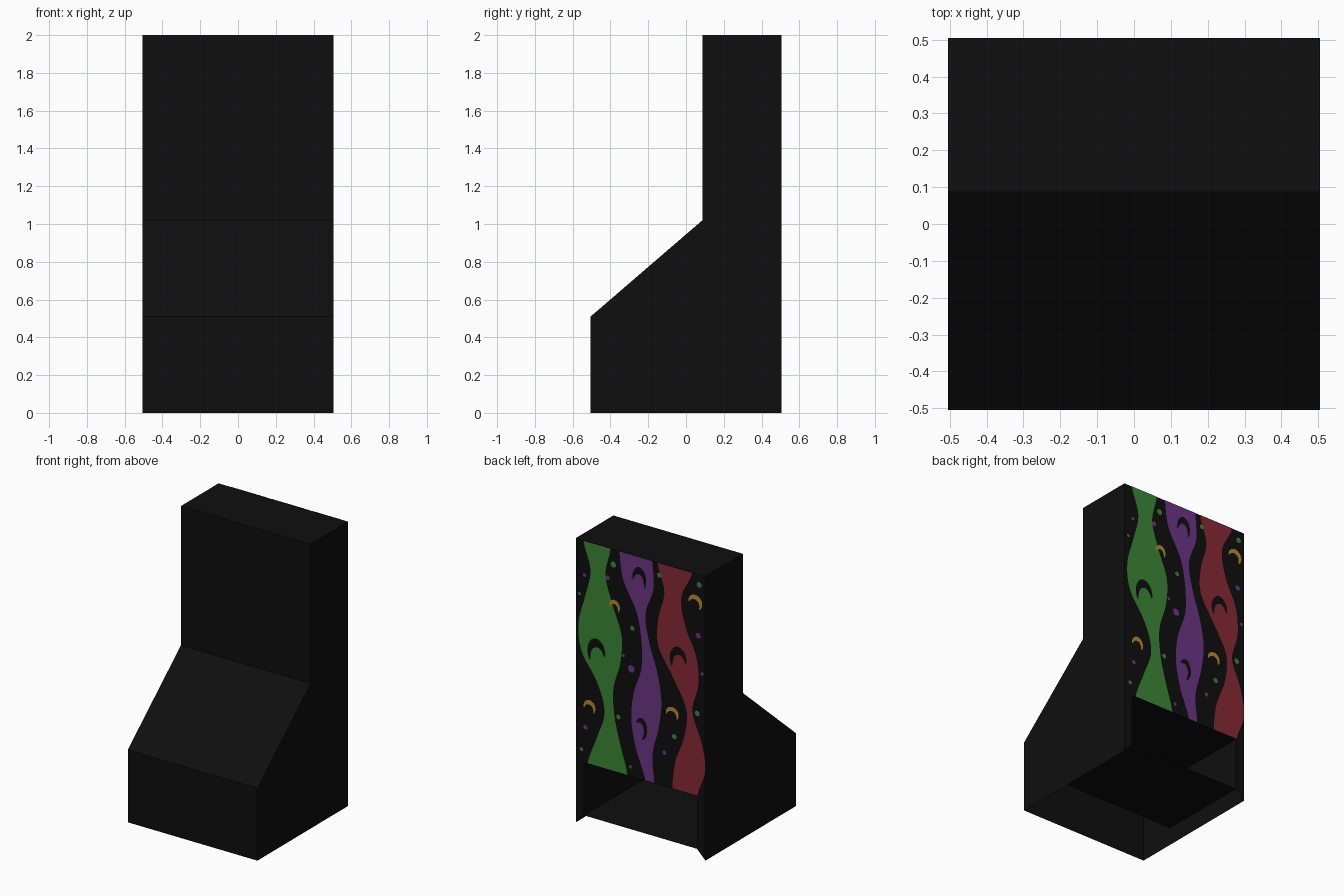
import bpy, bmesh, math

if "Cube" in bpy.data.objects:
    bpy.data.objects.remove(bpy.data.objects["Cube"])

W, TOP, LOW, INSET, DEEP = 0.505, 2.0, 0.505, 0.066, -0.16


def material(name, rgb):
    m = bpy.data.materials.new(name)
    m.diffuse_color = (*rgb, 1)
    m.use_nodes = True
    m.node_tree.nodes["Principled BSDF"].inputs["Base Color"].default_value = m.diffuse_color
    return m


BLACK = material("black", (0.0045, 0.0045, 0.0045))
GREEN = material("green", (0.043, 0.245, 0.036))
PURPLE = material("purple", (0.15, 0.036, 0.23))
RED = material("red", (0.235, 0.022, 0.036))
GOLD = material("gold", (0.5, 0.25, 0.02))


def make(name, faces, mat, facing_back=True):
    """Object from a list of faces, each a list of points."""
    bm = bmesh.new()
    for f in faces:
        bm.faces.new([bm.verts.new(p) for p in f])
    bmesh.ops.remove_doubles(bm, verts=bm.verts, dist=1e-5)
    bm.normal_update()
    if facing_back:
        for f in bm.faces:
            if f.normal.y < 0:
                f.normal_flip()
    else:
        bmesh.ops.recalc_face_normals(bm, faces=bm.faces)
    me = bpy.data.meshes.new(name)
    bm.to_mesh(me)
    bm.free()
    me.materials.append(mat)
    ob = bpy.data.objects.new(name, me)
    bpy.context.collection.objects.link(ob)
    return ob


# Cabinet shell: side profile swept across x, open underneath
profile = [(-W, 0), (-W, 0.51), (0.087, 1.02), (0.087, TOP), (W, TOP), (W, LOW), (W, 0)]
faces = [[(s * W, y, z) for y, z in profile] for s in (-1, 1)]
for (y0, z0), (y1, z1) in zip(profile[:5], profile[1:6]):
    faces.append([(-W, y0, z0), (W, y0, z0), (W, y1, z1), (-W, y1, z1)])


# Inset recess in the lower back, with no frame strip along the floor
def ring(i, y):
    a = W - i
    return [(-a, y, i), (a, y, i), (a, y, LOW - i), (-a, y, LOW - i)]


outer, inner, deep = ring(0, W), ring(INSET, W), ring(INSET, DEEP)
for r0, r1, first in ((outer, inner, 1), (inner, deep, 0)):
    for k in range(first, 4):
        n = (k + 1) % 4
        faces.append([r0[k], r0[n], r1[n], r1[k]])
faces.append(deep)
make("cabinet_shell", faces, BLACK, False)


# Painted back: u runs across 0..130 from +x, t runs down 0..221 from the top
def at(u, t, lift=0.002):
    return (W - u * 2 * W / 130, W + lift, TOP - t / 142)


def spline(v, s):
    i = min(int(s), len(v) - 2)
    f = s - i
    a, b, c, d = v[max(i - 1, 0)], v[i], v[i + 1], v[min(i + 2, len(v) - 1)]
    return 0.5 * (2 * b + (c - a) * f + (2 * a - 5 * b + 4 * c - d) * f * f
                  + (3 * b - a - 3 * c + d) * f ** 3)


def ribbon(name, left, right, mat):
    n = 48
    rows = []
    for i in range(n + 1):
        s = i * 8 / n
        t = s * 27.7
        rows.append((at(max(0, spline(left, s)), t), at(min(130, spline(right, s)), t)))
    make(name, [[a[0], a[1], b[1], b[0]] for a, b in zip(rows, rows[1:])], mat)


ribbon("green_ribbon", [8, 15, 9.5, 3, 6, 22, 29, 21, 12],
       [35, 30, 37, 46, 45, 38, 39, 45, 52], GREEN)
ribbon("purple_ribbon", [44, 48, 61, 66, 66, 58, 56, 61, 70],
       [77, 78, 70, 74, 82, 86, 83, 77, 79], PURPLE)
ribbon("red_ribbon", [82, 89, 83, 83, 98, 111, 109, 100, 97],
       [117, 106, 110, 121, 123, 117, 126, 130, 122], RED)


# Crescents: tapered arcs arching over the top
def crescents(name, items, mat, lift):
    faces = []
    n = 14
    for u, t, rx, ry, tilt in items:
        rows = []
        for i in range(n + 1):
            a = math.radians(-40 + 230 * i / n + tilt)
            k = 1 - 0.12 - 0.5 * math.sin(math.pi * i / n) ** 0.7
            rows.append([at(u + r * rx * math.cos(a), t - r * ry * math.sin(a), lift)
                         for r in (1, k)])
        faces += [[a[0], a[1], b[1], b[0]] for a, b in zip(rows, rows[1:])]
    make(name, faces, mat)


crescents("dark_crescents", [(21, 108, 9, 14, 30), (64, 22, 7, 12, 0),
                             (66, 171, 6, 11, -40), (103, 91, 8.5, 13, 30)], BLACK, 0.004)
crescents("gold_crescents", [(39, 57, 5.5, 7, 0), (120, 29, 7, 8, -10),
                             (14, 165, 6, 7.5, 0), (97, 147, 6.5, 7, 0)], GOLD, 0.003)


# Scattered dots
def dots(name, items, mat):
    faces = []
    for u, t, r in items:
        faces.append([at(u + r * math.cos(a), t - r * 1.1 * math.sin(a), 0.003)
                      for a in (k * math.pi / 5 for k in range(10))])
    make(name, faces, mat)


dots("green_dots", [(38, 15, 2.8), (57, 73, 2.2), (84, 12, 2.2), (124, 10, 2.6), (43, 166, 2.2),
                    (122, 139, 2.5), (6, 209, 1.8), (99, 169, 2.4), (4, 54, 1.4)], GREEN)
dots("purple_dots", [(9, 34, 1.7), (32, 30, 2.2), (56, 114, 3.4), (48, 103, 1.5), (123, 61, 2.5),
                     (10, 186, 2), (55, 212, 1.6), (89, 188, 2), (127, 98, 1.6)], PURPLE)
